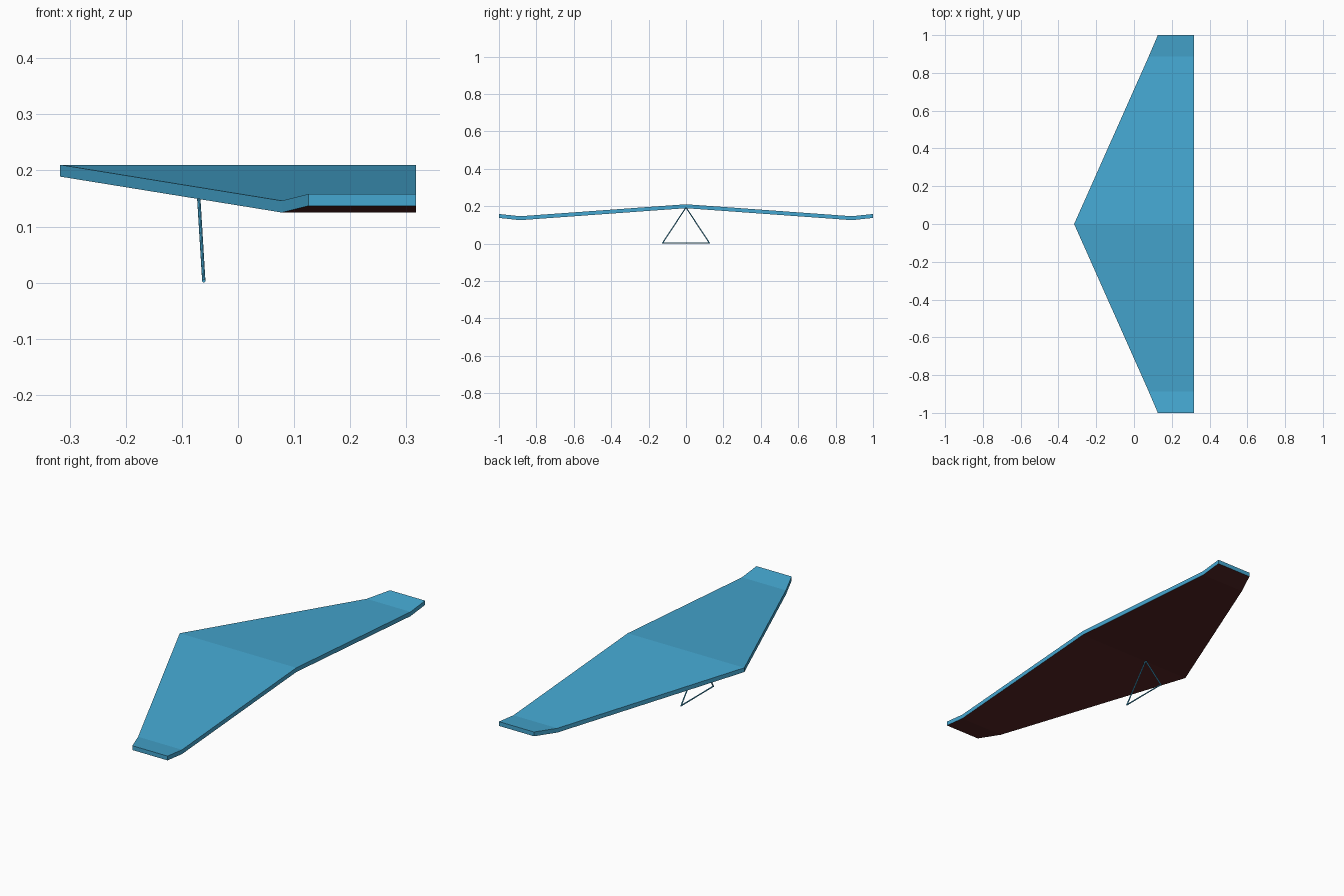
import bpy, bmesh
from mathutils import Vector

if "Cube" in bpy.data.objects:
    bpy.data.objects.remove(bpy.data.objects["Cube"])


def material(name, color):
    m = bpy.data.materials.new(name)
    m.diffuse_color = color
    m.use_nodes = True
    m.node_tree.nodes["Principled BSDF"].inputs["Base Color"].default_value = m.diffuse_color
    return m


blue = material("sail_blue", (0.06, 0.39, 0.64, 1))
red = material("underside_red", (0.09, 0.018, 0.018, 1))

# Wing: half-span stations (y, leading edge x, top z), mirrored across y
HALF = [(0, -0.317, 0.210), (0.887, 0.078, 0.146), (1.0, 0.126, 0.158)]
TRAIL_X, THICK = 0.317, 0.021
stations = [(-y, x, z) for y, x, z in reversed(HALF[1:])] + HALF

bm = bmesh.new()
rings = []
for y, x, z in stations:
    section = [(x, z), (TRAIL_X, z), (TRAIL_X, z - THICK), (x, z - THICK)]
    rings.append([bm.verts.new((px, y, pz)) for px, pz in section])
for a, b in zip(rings, rings[1:]):
    for i in range(4):
        j = (i + 1) % 4
        f = bm.faces.new((a[i], a[j], b[j], b[i]))
        f.material_index = 1 if i == 2 else 0   # underside strip
bm.faces.new(rings[0])
bm.faces.new(rings[-1])
bmesh.ops.recalc_face_normals(bm, faces=bm.faces)
mesh = bpy.data.meshes.new("wing")
bm.to_mesh(mesh)
bm.free()
mesh.materials.append(blue)
mesh.materials.append(red)
bpy.context.collection.objects.link(bpy.data.objects.new("wing", mesh))


# Control frame: thin tubes forming a triangle under the wing
def tube(name, start, end, radius=0.003):
    a, b = Vector(start), Vector(end)
    bpy.ops.mesh.primitive_cylinder_add(vertices=8, radius=radius, depth=(b - a).length,
                                        location=(a + b) / 2)
    ob = bpy.context.object
    ob.name = name
    ob.rotation_euler = (b - a).to_track_quat('Z', 'Y').to_euler()
    ob.data.materials.append(blue)


BAR_X, BAR_Y, BAR_Z = -0.061, 0.125, 0.003
apex = (-0.0725, 0, 0.193)
for side, label in ((-1, "front"), (1, "back")):
    tube(label + "_upright", (BAR_X, side * BAR_Y, BAR_Z), apex)
tube("control_bar", (BAR_X, -BAR_Y - 0.002, BAR_Z), (BAR_X, BAR_Y + 0.002, BAR_Z))
